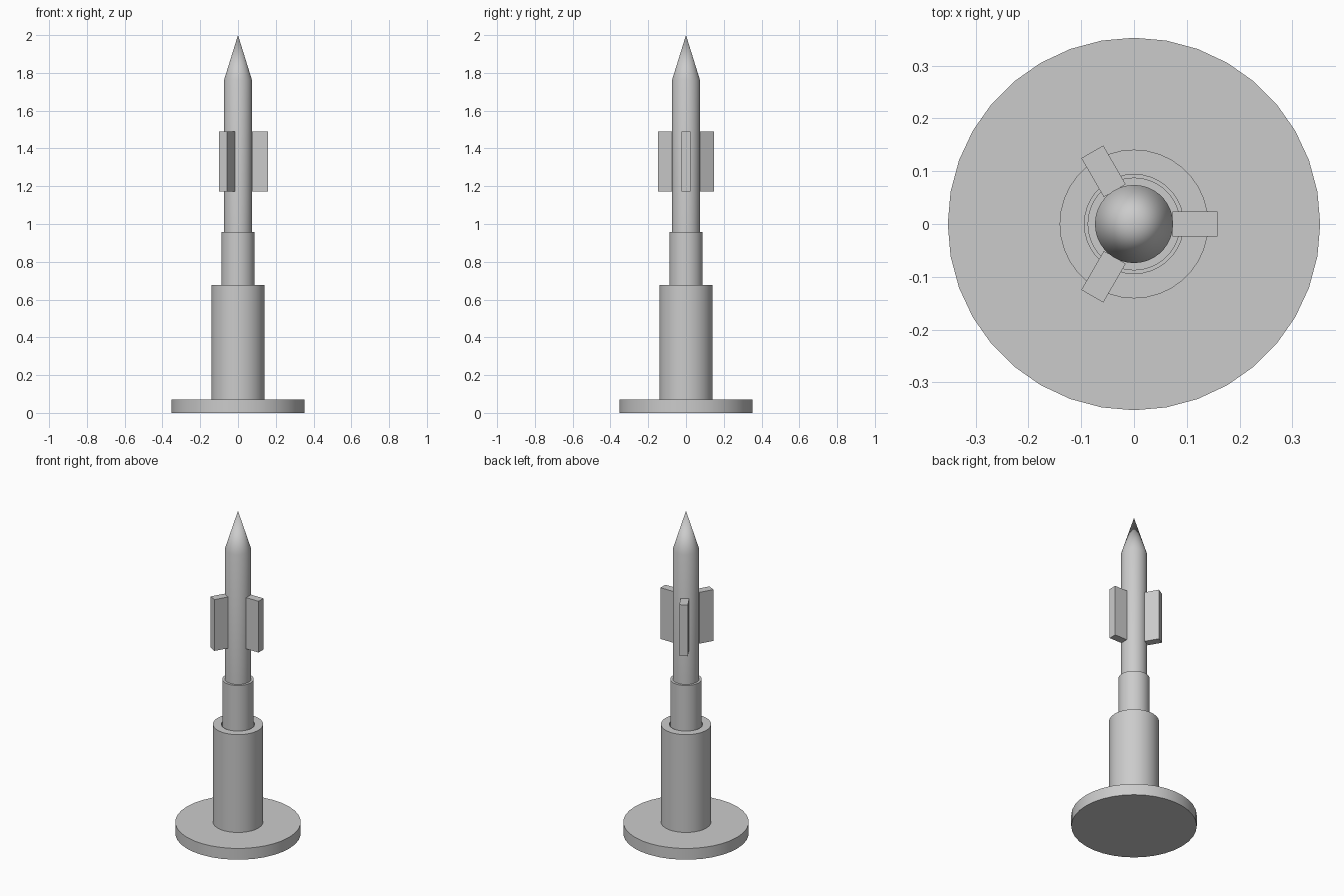
import bpy
import bmesh
import math
from mathutils import Matrix, Vector

if "Cube" in bpy.data.objects:
    bpy.data.objects.remove(bpy.data.objects["Cube"])

SIDES = 36

grey = bpy.data.materials.new("plain_grey")
grey.diffuse_color = (0.6, 0.6, 0.6, 1.0)
grey.use_nodes = True
grey.node_tree.nodes["Principled BSDF"].inputs["Base Color"].default_value = grey.diffuse_color


def finish(name, bm, smooth=True):
    """Turn a bmesh into a named, coloured object."""
    bmesh.ops.recalc_face_normals(bm, faces=bm.faces)
    mesh = bpy.data.meshes.new(name)
    bm.to_mesh(mesh)
    bm.free()
    mesh.materials.append(grey)
    obj = bpy.data.objects.new(name, mesh)
    bpy.context.collection.objects.link(obj)
    if smooth:
        bpy.ops.object.select_all(action='DESELECT')
        obj.select_set(True)
        bpy.context.view_layer.objects.active = obj
        bpy.ops.object.shade_smooth_by_angle(angle=math.radians(30))
    return obj


def lathe(name, profile, closed=False):
    """Spin a (radius, height) profile around the vertical axis."""
    bm = bmesh.new()
    verts = [bm.verts.new((r, 0, z)) for r, z in profile]
    edges = [bm.edges.new(pair) for pair in zip(verts, verts[1:])]
    if closed:
        edges.append(bm.edges.new((verts[-1], verts[0])))
    bmesh.ops.spin(bm, geom=verts + edges, axis=(0, 0, 1), cent=(0, 0, 0),
                   angle=math.tau, steps=SIDES)
    bmesh.ops.remove_doubles(bm, verts=bm.verts, dist=1e-5)
    return finish(name, bm)


# Round foot plate
lathe("base", [(0, 0), (0.353, 0), (0.353, 0.07), (0, 0.07)])

# Hollow launch tube
lathe("launch_tube", [(0.094, 0.07), (0.141, 0.07), (0.141, 0.677), (0.094, 0.677)],
      closed=True)

# Lower stage rising out of the tube
lathe("lower_stage", [(0, 0.07), (0.088, 0.07), (0.088, 0.957), (0, 0.957)])

# Slim body with a pointed nose
lathe("body", [(0, 0.957), (0.074, 0.957), (0.074, 1.762), (0, 2.0)])

# Three straight fins
for i in range(3):
    bm = bmesh.new()
    bmesh.ops.create_cube(bm, size=1)
    bmesh.ops.scale(bm, vec=Vector((0.085, 0.048, 0.318)), verts=bm.verts)
    bmesh.ops.translate(bm, vec=Vector((0.1155, 0, 1.331)), verts=bm.verts)
    bmesh.ops.rotate(bm, cent=(0, 0, 0), verts=bm.verts,
                     matrix=Matrix.Rotation(i * math.tau / 3, 3, 'Z'))
    finish(f"fin_{i + 1}", bm, smooth=False)
